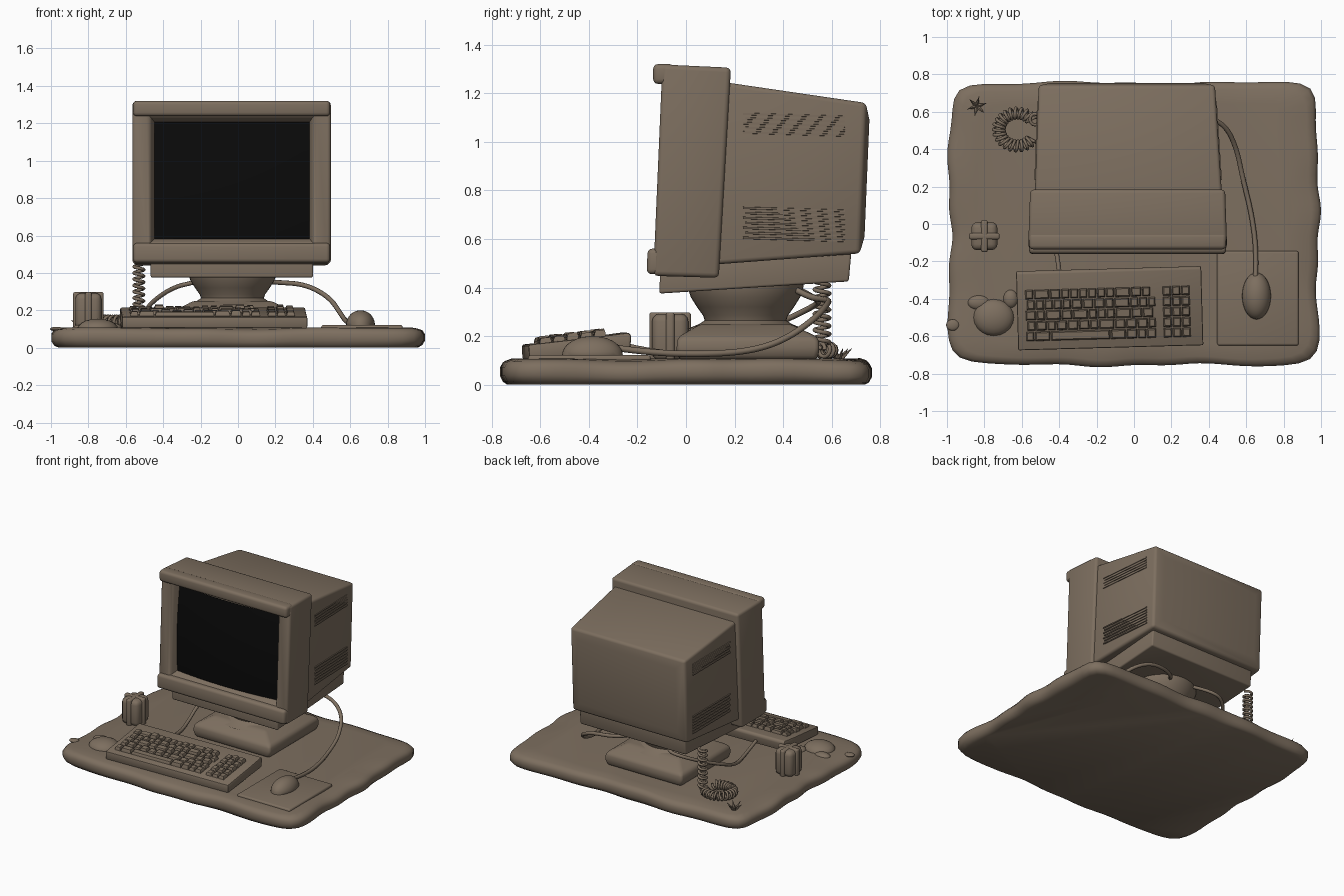
import bpy, bmesh, math, random
from mathutils import Vector, Matrix

if "Cube" in bpy.data.objects:
    bpy.data.objects.remove(bpy.data.objects["Cube"])

random.seed(4)


def material(name, rgb):
    m = bpy.data.materials.new(name)
    m.diffuse_color = (*rgb, 1)
    m.use_nodes = True
    m.node_tree.nodes["Principled BSDF"].inputs["Base Color"].default_value = m.diffuse_color
    return m


CASE = material("dull_beige", (0.205, 0.158, 0.115))
BLACK = material("screen_black", (0.003, 0.003, 0.003))


def add_object(name, data, mat):
    ob = bpy.data.objects.new(name, data)
    bpy.context.collection.objects.link(ob)
    data.materials.append(mat)
    return ob


def finish(name, bm, mat=CASE, bevel=0.0, segs=3, angle=35):
    """Round convex edges, shade smooth by angle, and make the object."""
    bmesh.ops.recalc_face_normals(bm, faces=bm.faces)
    bm.normal_update()
    if bevel:
        edges = [e for e in bm.edges if len(e.link_faces) == 2 and e.is_convex
                 and e.calc_face_angle(0) > math.radians(25)]
        bmesh.ops.bevel(bm, geom=edges, offset=bevel, segments=segs, profile=0.5,
                        affect='EDGES', clamp_overlap=True)
    me = bpy.data.meshes.new(name)
    bm.to_mesh(me)
    bm.free()
    me.shade_smooth()
    me.set_sharp_from_angle(angle=math.radians(angle))
    return add_object(name, me, mat)


def loft_into(bm, rings):
    vs = [[bm.verts.new(p) for p in r] for r in rings]
    n = len(vs[0])
    for a, b in zip(vs, vs[1:]):
        for i in range(n):
            bm.faces.new((a[i], a[(i + 1) % n], b[(i + 1) % n], b[i]))
    bm.faces.new(vs[0])
    bm.faces.new(vs[-1])


def loft(name, rings, **kw):
    bm = bmesh.new()
    loft_into(bm, rings)
    return finish(name, bm, **kw)


def rect(x0, x1, z0, z1, y0, y1):
    """Upright rectangle; y0 at its bottom edge, y1 at its top edge."""
    return [(x0, y0, z0), (x1, y0, z0), (x1, y1, z1), (x0, y1, z1)]


def flat(x0, x1, y0, y1, z):
    return [(x0, y0, z), (x1, y0, z), (x1, y1, z), (x0, y1, z)]


def side_profile(name, pts, x0, x1, **kw):
    return loft(name, [[(x, y, z) for y, z in pts] for x in (x0, x1)], **kw)


def tube(name, pts, radius, kind='NURBS'):
    cu = bpy.data.curves.new(name, 'CURVE')
    cu.dimensions = '3D'
    cu.bevel_depth = radius
    cu.bevel_resolution = 2
    cu.use_fill_caps = True
    sp = cu.splines.new(kind)
    sp.points.add(len(pts) - 1)
    for p, co in zip(sp.points, pts):
        p.co = (*co, 1)
    if kind == 'NURBS':
        sp.order_u = 3
        sp.use_endpoint_u = True
        sp.resolution_u = 6
    return add_object(name, cu, CASE)


# Worn desk slab with a wavy rounded-square outline
def slab_ring(scale, z, wave):
    ring = []
    for i in range(128):
        a = 2 * math.pi * i / 128
        c, s = math.cos(a), math.sin(a)
        k = (abs(c) ** 14 + abs(s) ** 14) ** (-1 / 14)
        w = scale * (1 + 0.009 * math.sin(7 * a + 1) + 0.006 * math.sin(17 * a))
        ring.append((0.985 * k * c * w, 0.755 * k * s * w,
                     z + wave * (math.sin(5 * a) + 0.6 * math.sin(11 * a + 2))))
    return ring


loft("desk_slab", [slab_ring(0.96, 0.0, 0), slab_ring(0.985, 0.012, 0.003),
                   slab_ring(1.0, 0.035, 0.004), slab_ring(1.0, 0.07, 0.005),
                   slab_ring(0.985, 0.092, 0.005), slab_ring(0.95, 0.103, 0.004),
                   slab_ring(0.85, 0.108, 0.0)], angle=60)


# Monitor bezel with recessed opening; the front leans back slightly
def front_y(z):
    return -0.135 + 0.043 * (z - 0.44)


def front_rect(x0, x1, z0, z1, d):
    return rect(x0, x1, z0, z1, front_y(z0) + d, front_y(z1) + d)


loft("monitor_bezel", [rect(-0.555, 0.487, 0.44, 1.305, 0.135, 0.185),
                       front_rect(-0.565, 0.497, 0.448, 1.318, 0.0),
                       front_rect(-0.470, 0.402, 0.560, 1.235, 0.0),
                       front_rect(-0.447, 0.382, 0.583, 1.207, 0.06)], bevel=0.02)
for nm, z0, z1, y0, y1 in (("bezel_top_lip", 1.238, 1.32, -0.135, -0.135),
                           ("bezel_bottom_lip", 0.455, 0.56, -0.162, -0.158)):
    loft(nm, [rect(-0.562, 0.494, z0, z1, -0.05, -0.05),
              rect(-0.560, 0.492, z0, z1, y0, y1)], bevel=0.02)

# Bulging black screen
bm = bmesh.new()
bmesh.ops.create_grid(bm, x_segments=20, y_segments=16, size=1)
for v in bm.verts:
    u, w = v.co.x, v.co.y
    z = 0.895 + 0.312 * w
    v.co = (-0.0325 + 0.4145 * u, front_y(z) + 0.056 - 0.028 * (1 - u * u) - 0.018 * (1 - w * w), z)
bmesh.ops.solidify(bm, geom=bm.faces[:], thickness=0.002)
finish("screen", bm, BLACK)

# Tapered picture tube housing and the skirt beneath it
loft("monitor_housing", [rect(-0.53, 0.47, 0.495, 1.245, 0.12, 0.16),
                         rect(-0.51, 0.433, 0.54, 1.16, 0.715, 0.74),
                         rect(-0.44, 0.363, 0.61, 1.09, 0.735, 0.755)], bevel=0.018)
side_profile("monitor_skirt", [(-0.11, 0.375), (0.67, 0.425), (0.682, 0.56), (-0.105, 0.50)],
             -0.467, 0.402, bevel=0.01)

# Cooling slats on both sides of the housing
bm = bmesh.new()
for top, count, step in ((1.115, 5, 0.019), (0.728, 7, 0.0205)):
    for i in range(count):
        for side in (-1, 1):
            rings = []
            for y in (0.235 + 0.01 * (i % 2), 0.655):
                z = top - i * step - 0.03 * (y - 0.23)
                x = 0.47 - 0.0645 * (y - 0.14) if side > 0 else -0.53 + 0.0345 * (y - 0.14)
                rings.append([(x - side * 0.01, y, z - 0.006), (x + side * 0.006, y, z - 0.004),
                              (x + side * 0.006, y, z + 0.004), (x - side * 0.01, y, z + 0.006)])
            loft_into(bm, rings)
finish("side_vents", bm)

# Swivel bowl and foot
loft("swivel_bowl", [[(-0.03 + r * math.cos(a), 0.245 + r * math.sin(a), z)
                      for a in [2 * math.pi * i / 40 for i in range(40)]]
                     for r, z in ((0.24, 0.23), (0.19, 0.25), (0.168, 0.265), (0.175, 0.285),
                                  (0.20, 0.32), (0.225, 0.36), (0.238, 0.40), (0.24, 0.43))])
loft("monitor_foot", [flat(-0.33, 0.27, -0.025, 0.535, 0.10), flat(-0.35, 0.29, -0.04, 0.55, 0.135),
                      flat(-0.345, 0.285, -0.035, 0.545, 0.195),
                      flat(-0.24, 0.18, 0.06, 0.43, 0.25)], bevel=0.018)

# Keyboard: wedge case and rows of keys, turned slightly
turn = Matrix.Translation((-0.13, -0.45, 0)) @ Matrix.Rotation(math.radians(1.6), 4, 'Z')
kb = [side_profile("keyboard_case", [(-0.21, 0.105), (-0.212, 0.165), (0.07, 0.197), (0.20, 0.215),
                                     (0.212, 0.20), (0.205, 0.14)], -0.495, 0.495, bevel=0.008, segs=2)]
bm = bmesh.new()


def key(x0, x1, y0, y1):
    def base(y):
        return 0.189 + 0.114 * y
    h = 0.024 + random.uniform(-0.006, 0.006)
    rings = []
    for inset, up in ((0.0, -0.006), (0.002, h * 0.5), (0.007, h)):
        rings.append([(x, y, base(y) + up) for x, y in (
            (x0 + inset, y0 + inset), (x1 - inset, y0 + inset),
            (x1 - inset, y1 - inset), (x0 + inset, y1 - inset))])
    loft_into(bm, rings)


for row in range(5):
    y = -0.165 + row * 0.056
    x = -0.45 + 0.008 * (row % 2)
    while x < 0.22:
        w = random.choice((0.048, 0.048, 0.06, 0.085))
        if row == 0 and -0.33 < x < 0.0:
            w = 0.32
        w = min(w, 0.25 - x)
        key(x, x + w - 0.005, y, y + 0.05)
        x += w
    for c in range(3):
        key(0.285 + c * 0.05, 0.33 + c * 0.05, y, y + 0.05)
kb.append(finish("keyboard_keys", bm))
for ob in kb:
    ob.data.transform(turn)

# Mouse mat and mouse
loft("mouse_mat", [flat(0.445, 0.88, -0.65, -0.145, z) for z in (0.09, 0.122)], bevel=0.012)
bm = bmesh.new()
bmesh.ops.create_uvsphere(bm, u_segments=32, v_segments=18, radius=1)
for v in bm.verts:
    x, y, z = v.co
    v.co = (0.655 + 0.077 * x, -0.385 + 0.125 * y, 0.122 + (0.078 * z if z > 0 else 0.015 * z))
finish("mouse", bm)

# Cables running behind the monitor
tube("mouse_cable", [(0.65, -0.28, 0.15), (0.655, -0.15, 0.132), (0.63, 0.05, 0.125),
                     (0.58, 0.25, 0.135), (0.55, 0.40, 0.18), (0.49, 0.53, 0.27),
                     (0.36, 0.59, 0.34), (0.20, 0.58, 0.35), (0.08, 0.50, 0.36), (0.05, 0.42, 0.41)], 0.013)
tube("keyboard_cable", [(-0.40, -0.25, 0.16), (-0.42, -0.10, 0.125), (-0.47, 0.08, 0.13),
                        (-0.50, 0.25, 0.20), (-0.43, 0.42, 0.27), (-0.33, 0.54, 0.33),
                        (-0.22, 0.55, 0.35), (-0.15, 0.45, 0.40)], 0.012)

# Coiled cord: hangs down, then curls on the desk
hang = []
for i in range(9 * 12 + 1):
    t = i / 108
    a = 2 * math.pi * i / 12
    hang.append((-0.53 + 0.026 * math.cos(a), 0.56 + 0.03 * math.sin(a), 0.45 - 0.30 * t))
tube("hanging_coil", hang, 0.009, 'POLY')
curl = []
for i in range(20 * 12 + 1):
    b = math.radians(35 + 290 * i / 240)
    a = 2 * math.pi * i / 12
    r = 0.088 + 0.027 * math.cos(a)
    curl.append((-0.625 + 1.1 * r * math.cos(b), 0.505 + r * math.sin(b), 0.142 + 0.027 * math.sin(a)))
tube("desk_coil", curl, 0.0085, 'POLY')

# Small rounded gadget with crossing bands
gx, gy = -0.80, -0.065
loft("gadget_body", [flat(gx - 0.07, gx + 0.07, gy - 0.075, gy + 0.075, z) for z in (0.10, 0.292)],
     bevel=0.032)
loft("gadget_band_side", [flat(gx - 0.082, gx + 0.082, gy - 0.018, gy + 0.018, z) for z in (0.10, 0.298)],
     bevel=0.012)
loft("gadget_band_front", [flat(gx - 0.018, gx + 0.018, gy - 0.086, gy + 0.086, z) for z in (0.10, 0.298)],
     bevel=0.012)

# Low mound and chips at the front left
bm = bmesh.new()
for x, y, rx, ry, h in ((-0.75, -0.50, 0.11, 0.10, 0.055), (-0.83, -0.42, 0.06, 0.04, 0.025),
                        (-0.66, -0.40, 0.04, 0.05, 0.03), (-0.97, -0.54, 0.035, 0.03, 0.012)):
    bmesh.ops.create_uvsphere(bm, u_segments=20, v_segments=10, radius=1,
                              matrix=Matrix.Translation((x, y, 0.10)) @ Matrix.Diagonal((rx, ry, h, 1)))
finish("mound", bm)

# Splinters at the back left
bm = bmesh.new()
for i in range(6):
    a = i * 1.05 + 0.3
    d = Vector((math.cos(a), math.sin(a), 0.9)).normalized()
    m = (Matrix.Translation(Vector((-0.84, 0.63, 0.10)) + d * 0.035)
         @ d.to_track_quat('Z', 'Y').to_matrix().to_4x4())
    bmesh.ops.create_cone(bm, cap_ends=True, segments=5, radius1=0.014, radius2=0.001,
                          depth=0.075, matrix=m)
finish("splinters", bm)
